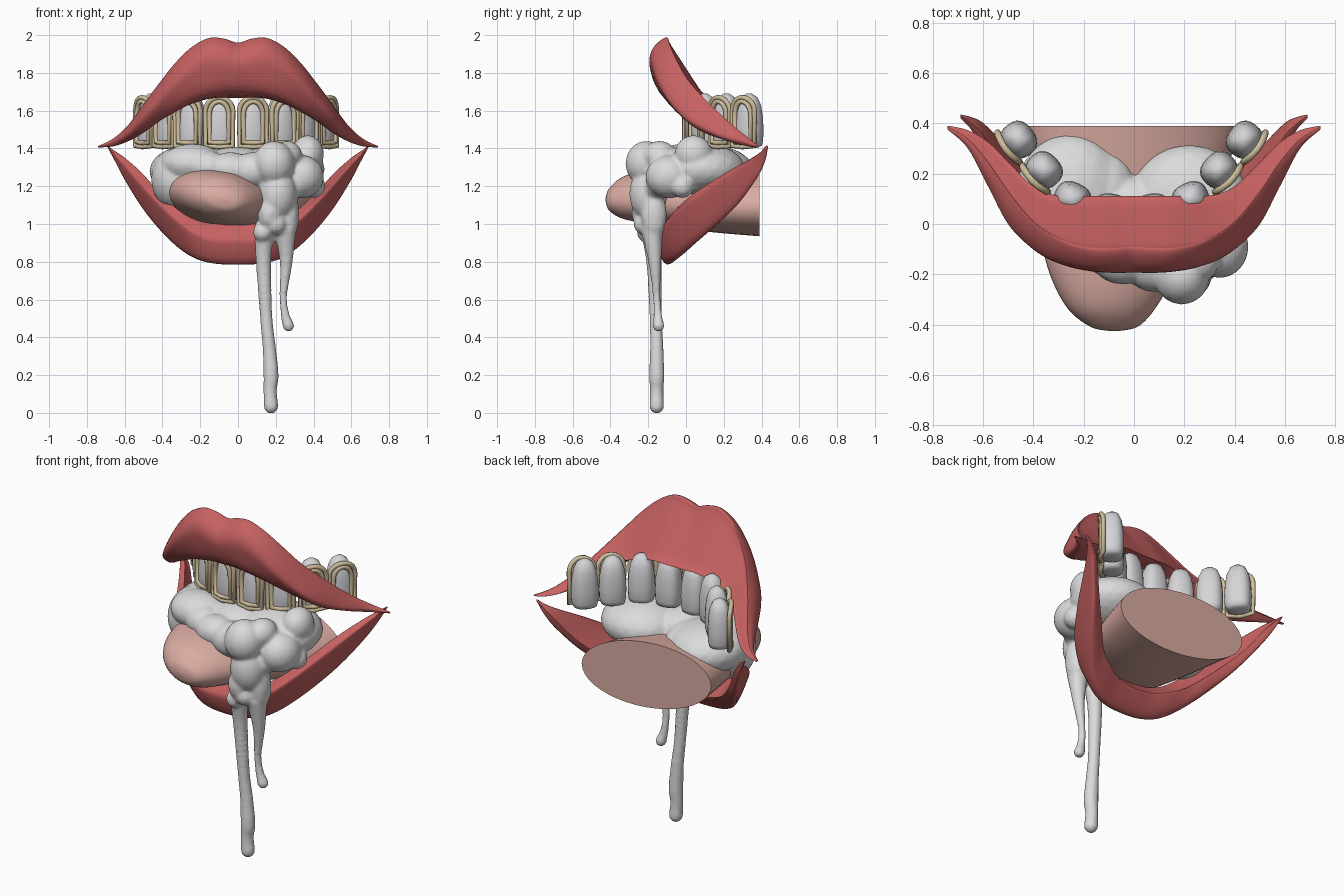
import bpy, bmesh, math
from mathutils import Vector, Matrix

if "Cube" in bpy.data.objects:
    bpy.data.objects.remove(bpy.data.objects["Cube"])


def material(name, rgb):
    m = bpy.data.materials.new(name)
    m.diffuse_color = (*rgb, 1)
    m.use_nodes = True
    m.node_tree.nodes["Principled BSDF"].inputs["Base Color"].default_value = m.diffuse_color
    return m


RED = material("lip red", (0.57, 0.12, 0.12))
PINK = material("tongue pink", (0.70, 0.41, 0.36))
WHITE = material("foam white", (0.71, 0.71, 0.72))
TOOTH = material("tooth grey", (0.66, 0.66, 0.68))
GOLD = material("pale gold", (0.62, 0.51, 0.33))


def make(name, bm, mat, angle=None):
    bmesh.ops.recalc_face_normals(bm, faces=bm.faces)
    me = bpy.data.meshes.new(name)
    bm.to_mesh(me)
    bm.free()
    me.materials.append(mat)
    ob = bpy.data.objects.new(name, me)
    bpy.context.collection.objects.link(ob)
    if angle:
        bpy.ops.object.select_all(action='DESELECT')
        ob.select_set(True)
        bpy.context.view_layer.objects.active = ob
        bpy.ops.object.shade_smooth_by_angle(angle=math.radians(angle))
    return ob


def loft(bm, rings):
    vs = [[bm.verts.new(p) for p in r] for r in rings]
    n = len(vs[0])
    for a, b in zip(vs, vs[1:]):
        for i in range(n):
            bm.faces.new((a[i], a[(i + 1) % n], b[(i + 1) % n], b[i]))
    bm.faces.new(vs[0])
    bm.faces.new(vs[-1])


def spline(pts, steps, closed=False):
    """Catmull-Rom through tuples of any length"""
    pts = [Vector(p) for p in pts]
    n = len(pts)
    get = (lambda i: pts[i % n]) if closed else (lambda i: pts[max(0, min(n - 1, i))])
    out = []
    for i in range(n if closed else n - 1):
        a, b, c, d = (get(i + k) for k in (-1, 0, 1, 2))
        for s in range(steps):
            t = s / steps
            out.append(0.5 * (2 * b + (c - a) * t + (2 * a - 5 * b + 4 * c - d) * t * t
                              + (3 * b - a - 3 * c + d) * t ** 3))
    if not closed:
        out.append(pts[-1])
    return out


def lip(name, keys, full_top):
    """keys from centre to corner: x, then (y, z) of four section corners"""
    full = [(-k[0],) + tuple(k[1:]) for k in keys[:0:-1]] + list(keys)
    rings = []
    for s in spline(full, 6):
        t, f, b, k = [Vector((s[i], s[i + 1])) for i in (1, 3, 5, 7)]
        # extra points round out the front bulge and keep the back flat
        u = (t + f) / 2 + Vector((f.y - t.y, t.x - f.x)) * full_top
        section = [t, u, f, b, k, k.lerp(t, .15), k.lerp(t, .85)]
        rings.append([(s[0], p[0], p[1]) for p in spline(section, 5, True)])
    bm = bmesh.new()
    loft(bm, rings)
    bmesh.ops.remove_doubles(bm, verts=bm.verts, dist=0.0005)
    make(name, bm, RED, 60)


# Lips: x, top edge, front bulge, lower edge, back edge
lip("upper_lip", [
    (0.00, -.10, 1.96, -.19, 1.82, -.12, 1.69, .10, 1.67),
    (0.07, -.105, 1.98, -.19, 1.825, -.12, 1.69, .10, 1.67),
    (0.15, -.105, 1.985, -.185, 1.83, -.12, 1.68, .10, 1.67),
    (0.24, -.09, 1.94, -.17, 1.79, -.095, 1.65, .10, 1.65),
    (0.33, -.05, 1.855, -.14, 1.73, -.05, 1.60, .11, 1.62),
    (0.41, .01, 1.755, -.09, 1.65, .01, 1.55, .15, 1.58),
    (0.50, .12, 1.635, .00, 1.56, .10, 1.485, .24, 1.51),
    (0.58, .24, 1.525, .15, 1.48, .22, 1.44, .32, 1.45),
    (0.66, .335, 1.452, .30, 1.435, .325, 1.412, .37, 1.42),
    (0.74, .385, 1.412, .375, 1.41, .38, 1.405, .39, 1.407)], .20)
lip("lower_lip", [
    (0.00, -.10, 1.00, -.16, .90, -.10, .785, .01, .88),
    (0.12, -.10, 1.00, -.155, .90, -.09, .79, .02, .89),
    (0.22, -.09, 1.02, -.135, .93, -.06, .815, .06, .92),
    (0.31, -.06, 1.07, -.10, .99, .00, .87, .11, .97),
    (0.41, .04, 1.16, -.01, 1.08, .11, .965, .21, 1.06),
    (0.51, .21, 1.27, .14, 1.19, .25, 1.09, .31, 1.17),
    (0.60, .35, 1.35, .30, 1.30, .365, 1.235, .40, 1.31),
    (0.65, .40, 1.385, .38, 1.36, .415, 1.33, .425, 1.37),
    (0.69, .43, 1.415, .42, 1.41, .43, 1.405, .435, 1.41)], .08)

# Tongue: y, centre x, centre z, half width, half height
bm = bmesh.new()
rings = []
for y, cx, cz, w, h in spline([(-.425, -.08, 1.13, .02, .012), (-.405, -.08, 1.13, .10, .06),
                               (-.32, -.09, 1.14, .185, .115), (-.15, -.08, 1.145, .27, .142),
                               (.10, -.03, 1.13, .36, .165), (.39, -.01, 1.135, .43, .195)], 6):
    ring = []
    for i in range(40):
        a = math.tau * i / 40
        x, z = w * math.cos(a), h * math.sin(a)
        ring.append((cx + x, y, cz + z - 0.11 * x))
    rings.append(ring)
loft(bm, rings)
make("tongue", bm, PINK, 40)


# Foam: overlapping blobs and two drips fused by voxel remesh
bm = bmesh.new()


def blob(x, y, z, rx, ry=None, rz=None):
    m = Matrix.Translation((x, y, z)) @ Matrix.Diagonal((rx, ry or rx, rz or rx, 1))
    bmesh.ops.create_icosphere(bm, subdivisions=3 if rx > .07 else 2, radius=1, matrix=m)


for b in [(-.25, .12, 1.28, .22, .24, .14), (.22, .08, 1.29, .24, .235, .14),
          (-.01, .02, 1.30, .20, .165, .11), (-.13, .10, 1.27, .15, .20, .12), (.12, .08, 1.27, .14, .19, .12),
          (-.33, .04, 1.24, .13, .15, .165), (-.24, -.02, 1.32, .17, .14, .105), (-.24, -.03, 1.2, .12, .12, .12),
          (-.16, -.09, 1.30, .10, .10, .09), (-.04, -.14, 1.29, .13, .10, .09),
          (.08, -.16, 1.28, .12, .11, .10), (.19, -.21, 1.32, .11, .11, .12),
          (.21, -.20, 1.16, .10, .10, .14), (.26, -.14, 1.36, .08, .09, .08),
          (.34, -.09, 1.25, .115, .125, .115), (.37, .04, 1.37, .085, .10, .10),
          (.40, -.02, 1.20, .065), (.29, -.15, 1.20, .07), (.27, -.17, 1.05, .055, .07, .14),
          (.17, -.22, 1.06, .07, .07, .10), (.13, -.21, .955, .052), (.20, -.22, 1.0, .06)]:
    blob(*b)
for path in ([(.14, -.19, .98, .055), (.135, -.17, .80, .043), (.15, -.16, .50, .035),
              (.165, -.155, .35, .037), (.175, -.155, .20, .042), (.17, -.155, .12, .037),
              (.175, -.155, .035, .040)],
             [(.25, -.18, .97, .06), (.255, -.165, .80, .036), (.24, -.155, .62, .022),
              (.25, -.15, .52, .024), (.267, -.145, .46, .032)]):
    for p in spline(path, 10):
        blob(*p)
foam = make("foam", bm, WHITE)
r = foam.modifiers.new("fuse", 'REMESH')
r.mode = 'VOXEL'
r.voxel_size = 0.011
r.use_smooth_shade = True
s = foam.modifiers.new("soften", 'SMOOTH')
s.factor = 0.5
s.iterations = 3

# Teeth with a doubled gold frame on each front: x, y, yaw
for n, (x, y, yaw) in enumerate([(.085, .055, 5), (.235, .10, 25), (.347, .215, 46), (.448, .335, 53)]):
    for side in (-1, 1):
        M = Matrix.Translation((side * x - .01, y, 0)) @ Matrix.Rotation(math.radians(side * yaw), 4, 'Z')
        tag = f"{n + 1}_{'left' if side < 0 else 'right'}"
        bm = bmesh.new()
        rings = []
        for z, k in [(1.405, .6), (1.415, .88), (1.44, .97), (1.50, 1), (1.57, .95), (1.63, .82), (1.67, .58), (1.69, .2)]:
            ring = []
            for i in range(24):
                a = math.tau * i / 24
                c, q = math.cos(a), math.sin(a)
                px = .074 * k * math.copysign(abs(c) ** .8, c)
                py = .066 * k * math.copysign(abs(q) ** .8, q)
                ring.append(M @ Vector((px, py, z)))
            rings.append(ring)
        loft(bm, rings)
        make("tooth_" + tag, bm, TOOTH, 50)

        cu = bpy.data.curves.new("tooth_frame_" + tag, 'CURVE')
        cu.dimensions = '3D'
        cu.bevel_depth = 0.0135
        cu.bevel_resolution = 2
        for inset in (0, .021):
            w, lo, hi = .073 - inset, 1.412 + inset, 1.67 - inset
            pts = [(-w, lo), (0, lo - .004), (w, lo)]
            pts += [(w * math.cos(a), hi - .07 + .07 * math.sin(a))
                    for a in [math.pi * i / 10 for i in range(11)]]
            sp = cu.splines.new('POLY')
            sp.points.add(len(pts) - 1)
            sp.use_cyclic_u = True
            for p, (px, pz) in zip(sp.points, pts):
                p.co = (*(M @ Vector((px, -.064 + 2.5 * px * px, pz))), 1)
        cu.materials.append(GOLD)
        ob = bpy.data.objects.new("tooth_frame_" + tag, cu)
        bpy.context.collection.objects.link(ob)
